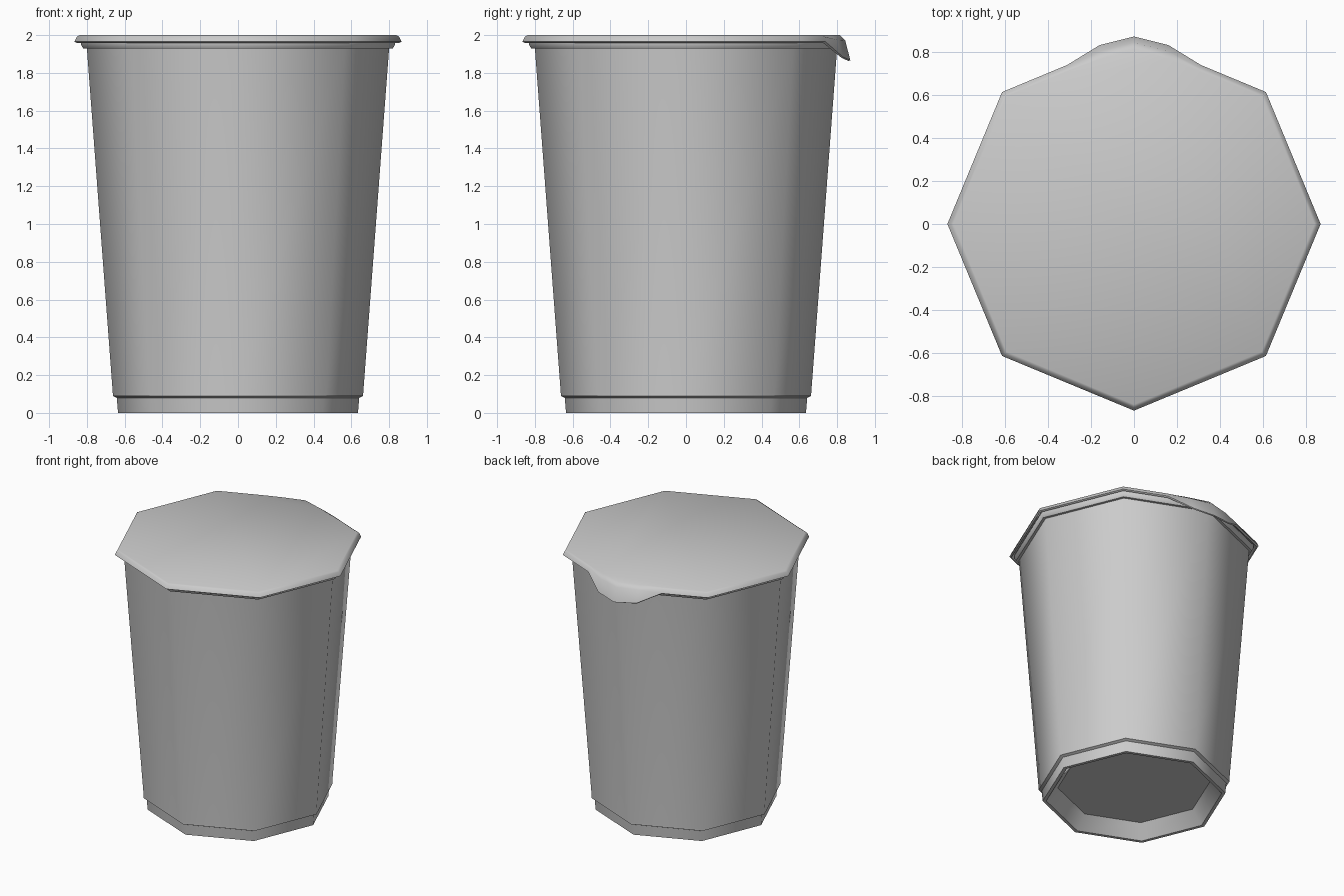
import bpy, bmesh, math

if "Cube" in bpy.data.objects:
    bpy.data.objects.remove(bpy.data.objects["Cube"])


def octagon(r):
    return [(r * math.cos(math.tau * i / 8), r * math.sin(math.tau * i / 8)) for i in range(8)]


def make_object(name, rings, cap_start, cap_end):
    # Bridge consecutive rings of 3D points into one mesh
    bm = bmesh.new()
    loops = [[bm.verts.new(p) for p in ring] for ring in rings]
    for a, b in zip(loops, loops[1:]):
        n = len(a)
        for i in range(n):
            j = (i + 1) % n
            bm.faces.new((a[i], a[j], b[j], b[i]))
    if cap_start:
        bm.faces.new(loops[0])
    if cap_end:
        bm.faces.new(loops[-1])
    bmesh.ops.recalc_face_normals(bm, faces=bm.faces)
    me = bpy.data.meshes.new(name)
    bm.to_mesh(me)
    bm.free()
    ob = bpy.data.objects.new(name, me)
    bpy.context.collection.objects.link(ob)
    bpy.ops.object.select_all(action='DESELECT')
    ob.select_set(True)
    bpy.context.view_layer.objects.active = ob
    bpy.ops.object.shade_smooth_by_angle(angle=math.radians(48))
    return ob


# Cup: recessed underside, foot, tapered wall, flared rim, inside wall and floor
profile = [(0.53, 0.10), (0.61, 0.0), (0.635, 0.0), (0.642, 0.08), (0.663, 0.09),
           (0.663, 0.105), (0.80, 1.93), (0.82, 1.93), (0.832, 1.95), (0.83, 1.975),
           (0.785, 1.975), (0.65, 0.13)]
make_object("cup", [[(x, y, z) for x, y in octagon(r)] for r, z in profile], True, True)


# Lid: thin octagonal foil with a short skirt, pulled out into a tab at the back
def lid_ring(r, z, tab):
    pts = [(x, y, z) for x, y in octagon(r)]
    a, b, tip = tab
    back = [a, b, tip, (-b[0], b[1], b[2]), (-a[0], a[1], a[2])]
    return pts[:2] + back + pts[3:]


foil = [
    (0.838, 2.0, [(0.30, 0.712, 2.0), (0.16, 0.765, 2.0), (0, 0.815, 2.0)]),
    (0.852, 1.993, [(0.305, 0.725, 1.993), (0.16, 0.80, 1.975), (0, 0.843, 1.972)]),
    (0.866, 1.965, [(0.31, 0.738, 1.965), (0.16, 0.83, 1.885), (0, 0.87, 1.866)]),
    (0.853, 1.958, [(0.305, 0.727, 1.958), (0.16, 0.823, 1.88), (0, 0.86, 1.863)]),
    (0.830, 1.982, [(0.295, 0.705, 1.982), (0.155, 0.755, 1.982), (0, 0.80, 1.982)]),
]
make_object("lid", [lid_ring(*f) for f in foil], True, True)
